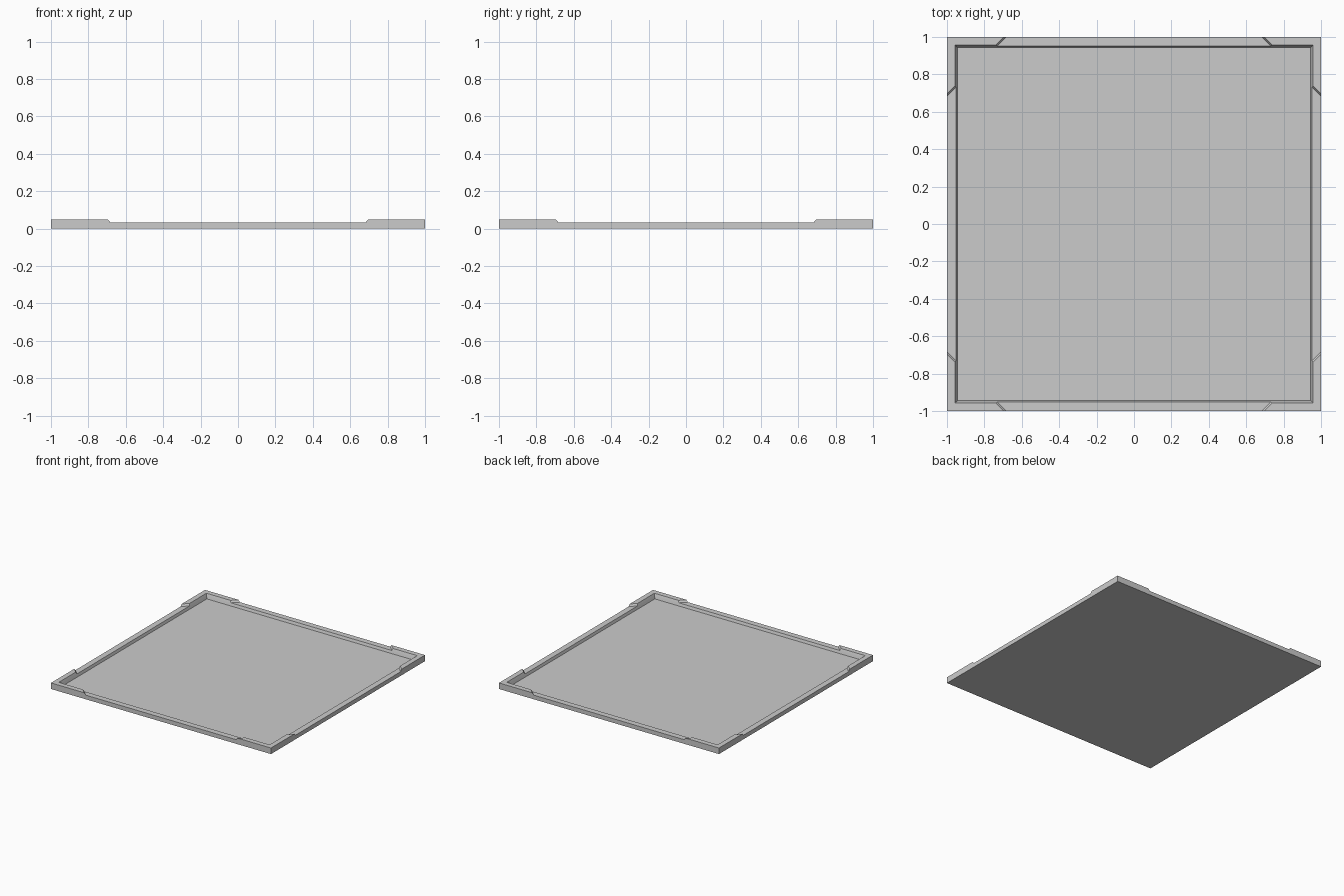
import bpy, bmesh
from math import radians
from mathutils import Matrix

if "Cube" in bpy.data.objects:
    bpy.data.objects.remove(bpy.data.objects["Cube"])


def loft(name, rings):
    """Skin a stack of matching outlines and cap both ends."""
    bm = bmesh.new()
    loops = [[bm.verts.new(p) for p in ring] for ring in rings]
    n = len(loops[0])
    for a, b in zip(loops, loops[1:]):
        for i in range(n):
            j = (i + 1) % n
            bm.faces.new((a[i], a[j], b[j], b[i]))
    bm.faces.new(loops[0][::-1])
    bm.faces.new(loops[-1])
    bmesh.ops.recalc_face_normals(bm, faces=bm.faces)
    mesh = bpy.data.meshes.new(name)
    bm.to_mesh(mesh)
    bm.free()
    obj = bpy.data.objects.new(name, mesh)
    bpy.context.collection.objects.link(obj)
    return obj


def square(h, z):
    return [(-h, -h, z), (h, -h, z), (h, h, z), (-h, h, z)]


def corner_outline(inner, reach, z):
    # L shape in the +x +y corner, with 45 degree ends
    end = reach + (1 - inner)
    return [(1, reach, z), (1, 1, z), (reach, 1, z),
            (end, inner, z), (inner, inner, z), (inner, end, z)]


# Shallow tray: outer wall, flat rim, sloped inner wall, sunken floor
profile = [(1, 0), (1, 0.01), (1, 0.034), (0.952, 0.034), (0.945, 0.012)]
loft("tray", [square(h, z) for h, z in profile])

# Raised corner guards with bevelled ends and inner edges
for i in range(4):
    guard = loft(f"corner_guard_{i + 1}", [
        corner_outline(0.952, 0.683, 0.034),
        corner_outline(0.958, 0.697, 0.05)])
    guard.data.transform(Matrix.Rotation(radians(90 * i), 4, 'Z'))
